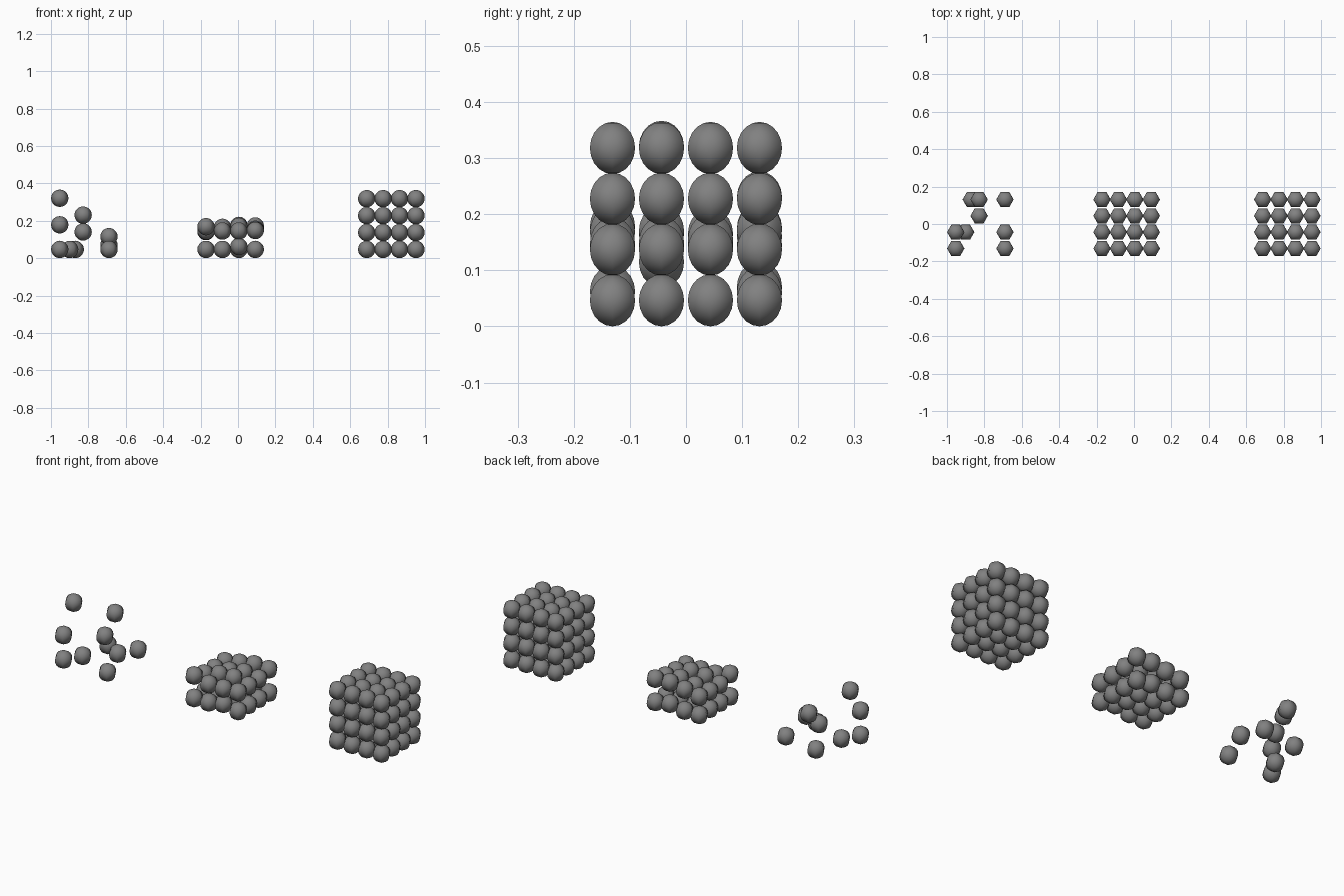
import bpy
import bmesh
from mathutils import Matrix
from math import pi

cube = bpy.data.objects.get("Cube")
if cube:
    bpy.data.objects.remove(cube, do_unlink=True)

RADIUS = 0.0465
STEP = 0.0878
FLOOR = 0.0465
ROWS = [-0.131 + i * 0.0873 for i in range(4)]  # shared y positions, front to back

grey = bpy.data.materials.new("particle_grey")
grey.use_nodes = True
colour = (0.22, 0.22, 0.22, 1)
grey.diffuse_color = colour
grey.node_tree.nodes["Principled BSDF"].inputs["Base Color"].default_value = colour


def particle_group(name, centres):
    """One object made of six-sided smooth balls at the given centres."""
    bm = bmesh.new()
    for centre in centres:
        place = Matrix.Translation(centre) @ Matrix.Rotation(pi / 2, 4, "Z")
        bmesh.ops.create_uvsphere(bm, u_segments=6, v_segments=10,
                                  radius=RADIUS, matrix=place)
    for face in bm.faces:
        face.smooth = True
    mesh = bpy.data.meshes.new(name)
    bm.to_mesh(mesh)
    bm.free()
    mesh.materials.append(grey)
    bpy.context.collection.objects.link(bpy.data.objects.new(name, mesh))


# Solid: a regular block of four by four by four
particle_group("solid_particles", [
    (0.688 + i * STEP, y, FLOOR + k * 0.0905)
    for i in range(4) for y in ROWS for k in range(4)])

# Liquid: a settled layer with a loose, uneven layer on top
loose_heights = [
    (0.168, 0.145, 0.145, 0.148),
    (0.145, 0.165, 0.17, 0.15),
    (0.142, 0.15, 0.165, 0.155),
    (0.145, 0.16, 0.175, 0.172),
]
raised = {(2, 0): 0.062, (2, 3): 0.06}
liquid = []
for j, y in enumerate(ROWS):
    for i in range(4):
        x = -0.171 + i * STEP
        liquid.append((x, y, raised.get((i, j), FLOOR)))
        liquid.append((x, y, loose_heights[j][i]))
particle_group("liquid_particles", liquid)

# Gas: a few scattered particles (x, row, height)
gas = [
    (-0.953, 0, 0.178), (-0.953, 0, FLOOR), (-0.953, 1, 0.32),
    (-0.9, 1, FLOOR), (-0.87, 3, FLOOR), (-0.828, 3, 0.23),
    (-0.828, 2, 0.14), (-0.69, 3, 0.07), (-0.69, 1, 0.115),
    (-0.69, 0, FLOOR),
]
particle_group("gas_particles", [(x, ROWS[row], z) for x, row, z in gas])
